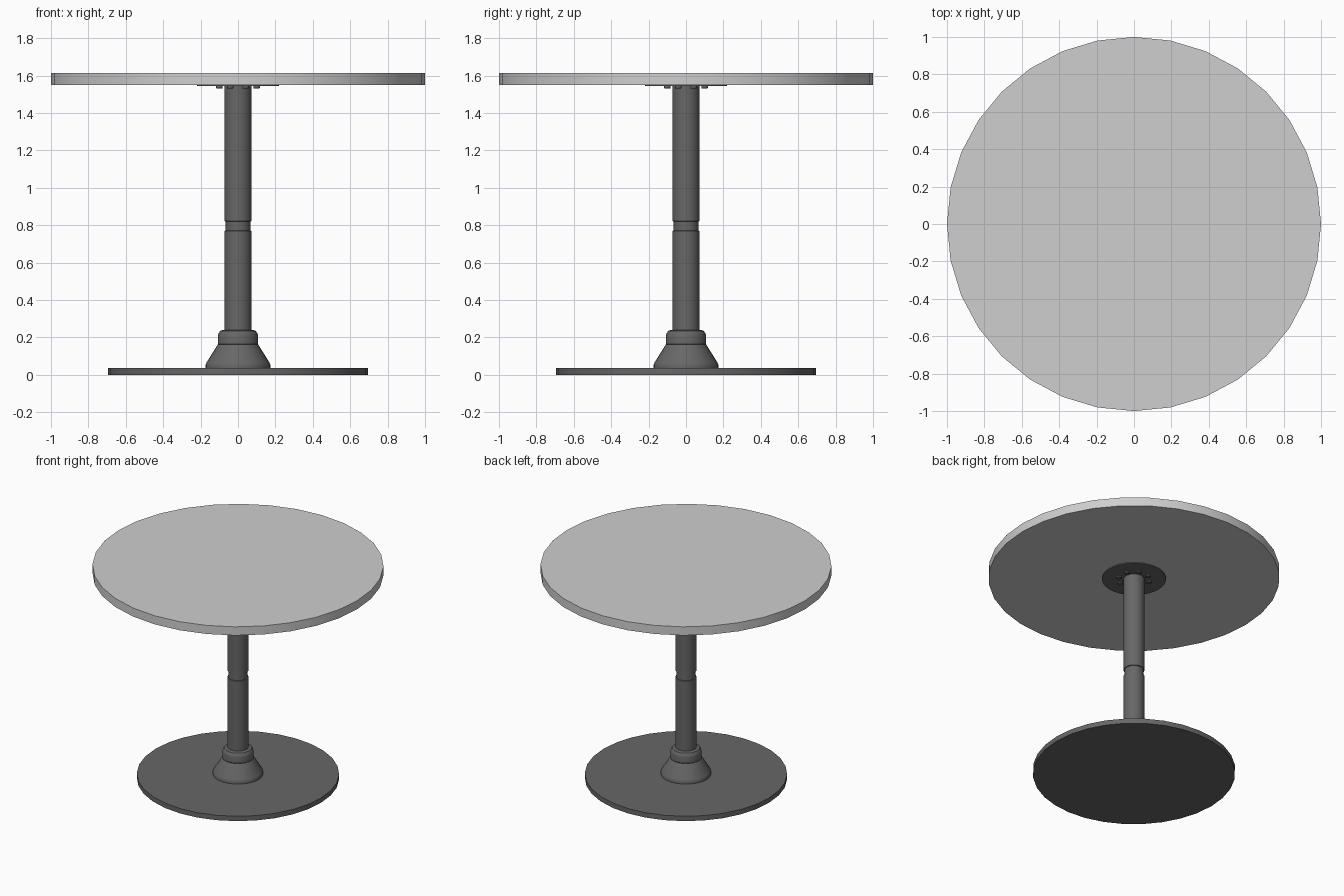
import bpy, math

cube = bpy.data.objects.get("Cube")
if cube:
    bpy.data.objects.remove(cube, do_unlink=True)


def material(name, value):
    m = bpy.data.materials.new(name)
    m.use_nodes = True
    color = (value, value, value, 1)
    m.diffuse_color = color
    m.node_tree.nodes["Principled BSDF"].inputs["Base Color"].default_value = color
    return m


light_grey = material("light grey", 0.62)
dark_grey = material("dark grey", 0.135)


def lathe(name, profile, mat, sides=32, location=(0, 0, 0)):
    """Revolve a bottom-to-top (radius, height) profile and cap both ends."""
    verts = [(r * math.cos(math.tau * i / sides), r * math.sin(math.tau * i / sides), z)
             for r, z in profile for i in range(sides)]
    faces = [tuple(reversed(range(sides))),
             tuple(range(len(verts) - sides, len(verts)))]
    for k in range(len(profile) - 1):
        a, b = k * sides, (k + 1) * sides
        for i in range(sides):
            j = (i + 1) % sides
            faces.append((a + i, a + j, b + j, b + i))
    mesh = bpy.data.meshes.new(name)
    mesh.from_pydata(verts, [], faces)
    mesh.materials.append(mat)
    obj = bpy.data.objects.new(name, mesh)
    obj.location = location
    bpy.context.collection.objects.link(obj)
    bpy.ops.object.select_all(action="DESELECT")
    obj.select_set(True)
    bpy.context.view_layer.objects.active = obj
    bpy.ops.object.shade_smooth_by_angle(angle=math.radians(35))
    return obj


# Round top and floor plate
lathe("table_top", [(1, 1.55), (1, 1.615)], light_grey)
lathe("base_plate", [(0.695, 0), (0.695, 0.037)], dark_grey)

# Flared foot and rounded collar
lathe("foot_cone", [(0.173, 0.037), (0.174, 0.052), (0.168, 0.066), (0.108, 0.162)], dark_grey)
lathe("foot_collar", [(0.1, 0.157), (0.108, 0.165), (0.108, 0.205), (0.104, 0.222),
                      (0.095, 0.235), (0.08, 0.24)], dark_grey)

# Column with a narrow groove between its two tubes
lathe("column", [(0.072, 0.2), (0.072, 0.77), (0.066, 0.772), (0.066, 0.82),
                 (0.072, 0.822), (0.072, 1.545)], dark_grey)

# Mounting plate with a ring of bolts
lathe("mounting_plate", [(0.22, 1.543), (0.22, 1.551)], dark_grey)
for n in range(8):
    angle = math.tau * (n + 0.5) / 8
    lathe(f"bolt_{n + 1}", [(0.014, 1.53), (0.018, 1.534), (0.018, 1.545)], dark_grey, 12,
          (0.108 * math.cos(angle), 0.108 * math.sin(angle), 0))
